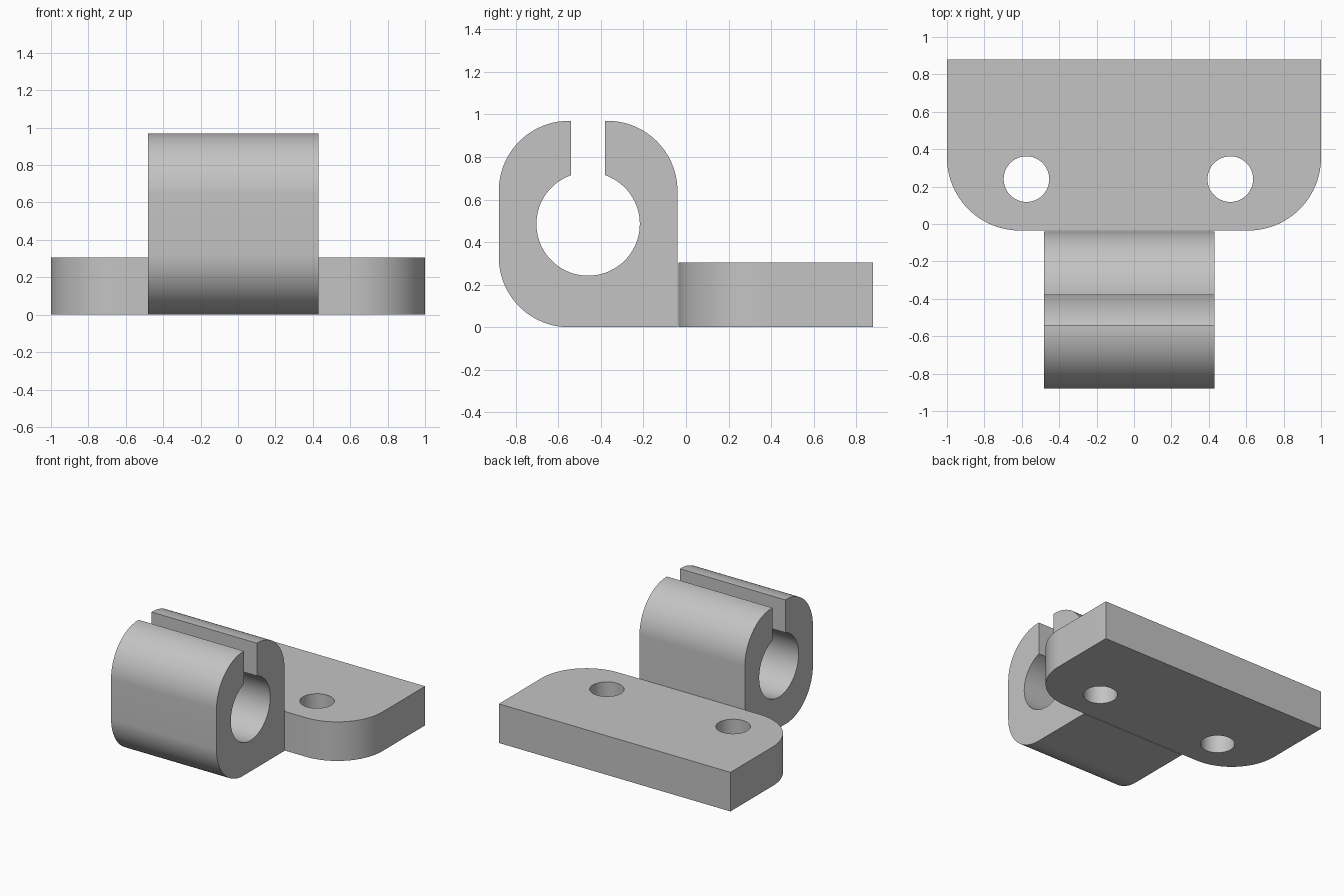
import bpy, bmesh
from math import sin, cos, pi, asin, radians
from mathutils import Vector

cube = bpy.data.objects.get("Cube")
if cube:
    bpy.data.objects.remove(cube, do_unlink=True)

grey = bpy.data.materials.new("light grey")
grey.use_nodes = True
colour = (0.55, 0.55, 0.55, 1)
grey.diffuse_color = colour
grey.node_tree.nodes["Principled BSDF"].inputs["Base Color"].default_value = colour


def arc(cx, cy, r, start, end, steps=24):
    """Points along an arc, angles in radians."""
    angles = [start + (end - start) * i / steps for i in range(steps + 1)]
    return [(cx + r * cos(a), cy + r * sin(a)) for a in angles]


def extrude_profile(name, points, to_3d, offset):
    """Solid made by sweeping a flat outline along an offset."""
    bm = bmesh.new()
    face = bm.faces.new([bm.verts.new(to_3d(*p)) for p in points])
    swept = bmesh.ops.extrude_face_region(bm, geom=[face])["geom"]
    verts = [g for g in swept if isinstance(g, bmesh.types.BMVert)]
    bmesh.ops.translate(bm, verts=verts, vec=Vector(offset))
    bmesh.ops.recalc_face_normals(bm, faces=bm.faces)
    mesh = bpy.data.meshes.new(name)
    bm.to_mesh(mesh)
    bm.free()
    mesh.materials.append(grey)
    obj = bpy.data.objects.new(name, mesh)
    bpy.context.collection.objects.link(obj)
    return obj


def smooth(obj):
    bpy.ops.object.select_all(action="DESELECT")
    obj.select_set(True)
    bpy.context.view_layer.objects.active = obj
    bpy.ops.object.shade_smooth_by_angle(angle=radians(30))


# Mounting plate with two rounded front corners
front, back, thick, r = -0.035, 0.88, 0.305, 0.39
outline = [(1, back), (-1, back)]
outline += arc(-1 + r, front + r, r, pi, 1.5 * pi)
outline += arc(1 - r, front + r, r, 1.5 * pi, 2 * pi)
plate = extrude_profile("mounting_plate", outline,
                        lambda x, y: (x, y, 0), (0, 0, thick))

# Screw holes through the plate
for x in (-0.575, 0.515):
    cutter = extrude_profile("hole_cutter", arc(x, 0.24, 0.122, 0, 2 * pi, 48)[:-1],
                             lambda x, y: (x, y, -0.1), (0, 0, 0.6))
    cutter.hide_render = True
    cut = plate.modifiers.new("screw_hole", "BOOLEAN")
    cut.operation, cut.solver, cut.object = "DIFFERENCE", "EXACT", cutter
    bpy.context.view_layer.objects.active = plate
    bpy.ops.object.modifier_apply(modifier=cut.name)
    bpy.data.objects.remove(cutter, do_unlink=True)
smooth(plate)

# Split clamp: rounded block, bore and top slot in one outline
y0, y1, top, r = -0.88, -0.04, 0.97, 0.33
cy, cz, bore, half_slot = -0.46, 0.485, 0.243, 0.08
lip = asin(half_slot / bore)
outline = [(cy - half_slot, top)]
outline += arc(y0 + r, top - r, r, pi / 2, pi)
outline += arc(y0 + r, r, r, pi, 1.5 * pi)
outline += [(y1, 0)]
outline += arc(y1 - r, top - r, r, 0, pi / 2)
outline += [(cy + half_slot, top)]
outline += arc(cy, cz, bore, pi / 2 - lip, lip - 1.5 * pi, 64)
clamp = extrude_profile("split_clamp", outline,
                        lambda y, z: (-0.48, y, z), (0.91, 0, 0))
smooth(clamp)
